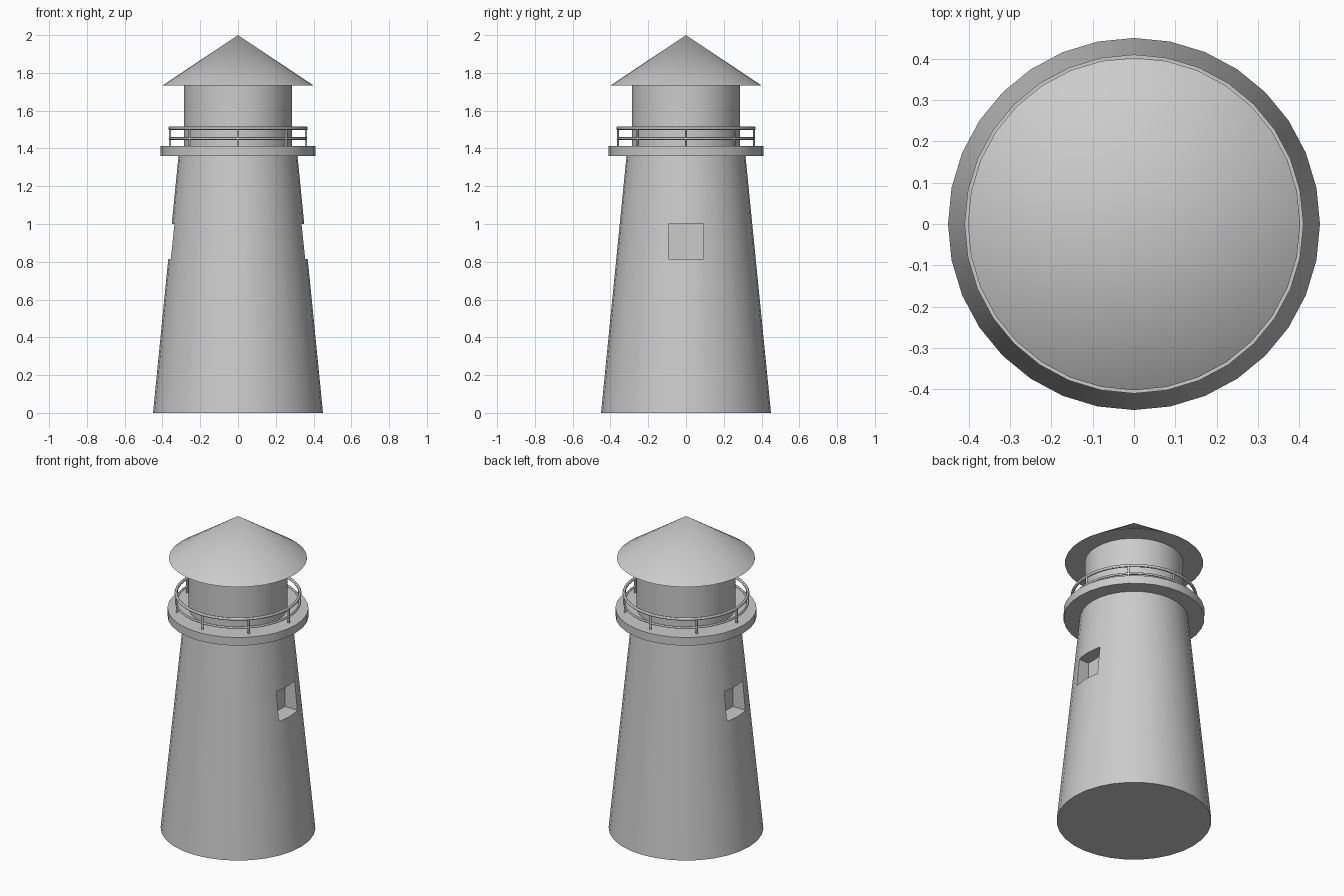
import bpy
from math import cos, sin, pi, radians

cube = bpy.data.objects.get("Cube")
if cube:
    bpy.data.objects.remove(cube, do_unlink=True)

grey = bpy.data.materials.new("stone_grey")
grey.use_nodes = True
colour = (0.6, 0.6, 0.6, 1)
grey.diffuse_color = colour
grey.node_tree.nodes["Principled BSDF"].inputs["Base Color"].default_value = colour


def finish(name):
    """Name the active object, colour it and smooth its curved sides."""
    obj = bpy.context.object
    obj.name = obj.data.name = name
    obj.data.materials.clear()
    obj.data.materials.append(grey)
    bpy.ops.object.shade_smooth_by_angle(angle=radians(30))
    return obj


def drum(name, r_low, r_high, z_low, z_high, x=0, y=0, sides=32):
    """Upright cylinder, taper or cone between two heights."""
    bpy.ops.mesh.primitive_cone_add(
        vertices=sides, radius1=r_low, radius2=r_high, depth=z_high - z_low,
        location=(x, y, (z_low + z_high) / 2))
    return finish(name)


# Tapered tower with a square window recess on each side
tower = drum("tower", 0.45, 0.315, 0, 1.36)
for side in (-1, 1):
    bpy.ops.mesh.primitive_cube_add(size=0.186, location=(side * 0.36, 0, 0.908))
    cutter = bpy.context.object
    cutter.name = "window_cutter"
    cutter.hide_render = True
    cutter.data.materials.append(grey)
    bpy.ops.object.select_all(action='DESELECT')
    tower.select_set(True)
    bpy.context.view_layer.objects.active = tower
    cut = tower.modifiers.new("window", 'BOOLEAN')
    cut.operation = 'DIFFERENCE'
    cut.solver = 'EXACT'
    cut.object = cutter
    bpy.ops.object.modifier_apply(modifier=cut.name)
    bpy.data.objects.remove(cutter, do_unlink=True)
finish("tower")

# Gallery deck, lantern room and roof
drum("gallery_deck", 0.41, 0.41, 1.36, 1.412)
drum("lantern_room", 0.287, 0.287, 1.412, 1.735)
drum("roof", 0.402, 0, 1.732, 2.0)

# Railing: two hoops on eight posts
for name, z, thick in (("top_rail", 1.507, 0.009), ("middle_rail", 1.453, 0.007)):
    bpy.ops.mesh.primitive_torus_add(
        major_radius=0.36, minor_radius=thick, major_segments=48,
        minor_segments=12, location=(0, 0, z))
    finish(name)
for i in range(8):
    a = i * pi / 4
    drum("railing_post", 0.0065, 0.0065, 1.41, 1.507,
         0.36 * cos(a), 0.36 * sin(a), sides=12)
